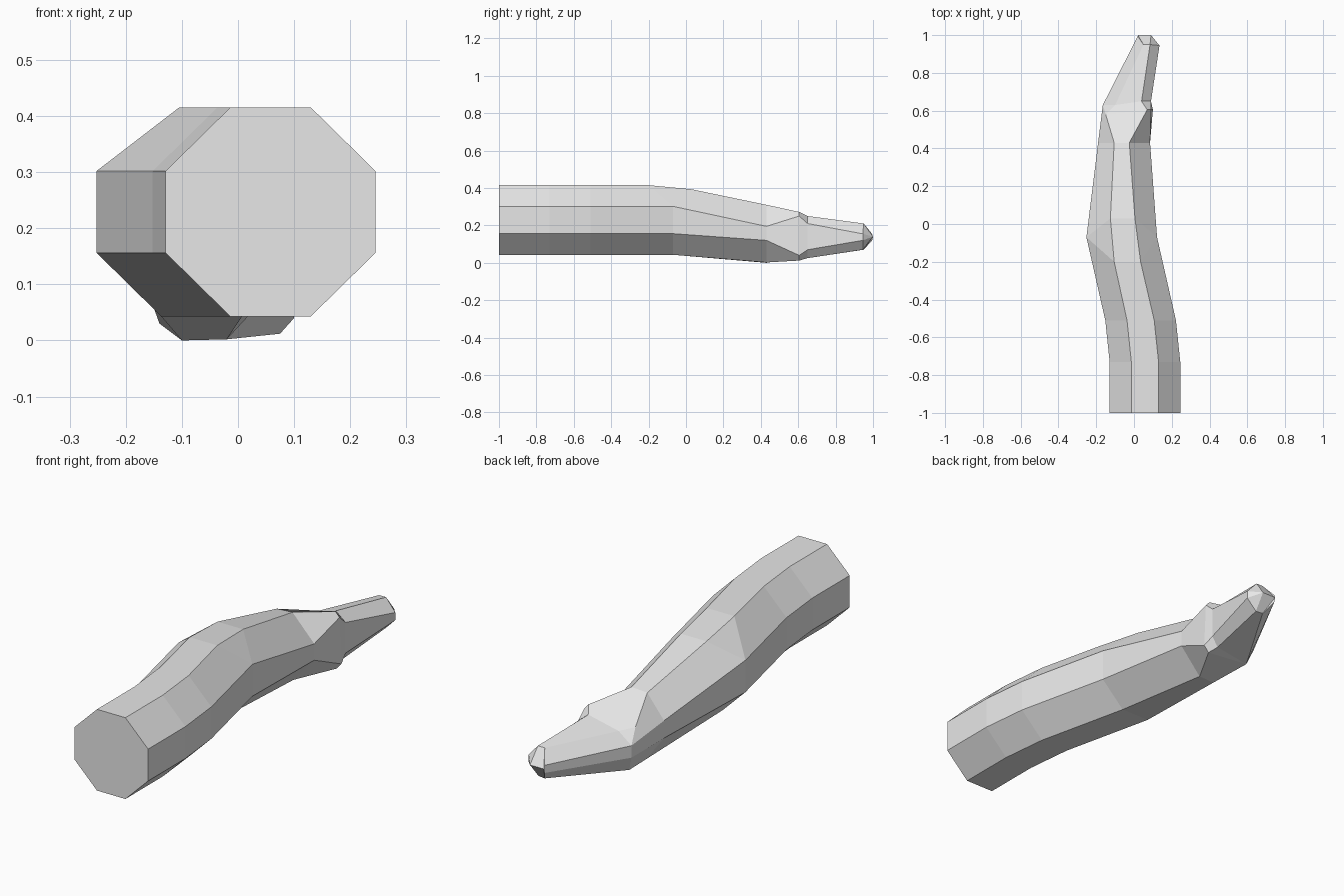
import bpy
import bmesh

default_cube = bpy.data.objects.get("Cube")
if default_cube:
    bpy.data.objects.remove(default_cube, do_unlink=True)

# One plain material
grey = bpy.data.materials.new("light_grey")
grey.use_nodes = True
grey.diffuse_color = (0.8, 0.8, 0.8, 1)
grey.node_tree.nodes["Principled BSDF"].inputs["Base Color"].default_value = grey.diffuse_color

# Eight corners of every cross-section, in order around the body
CORNERS = ("top_left", "top_right", "right_upper", "right_lower",
           "bottom_right", "bottom_left", "left_lower", "left_upper")
WIDE, NARROW = 0.187, 0.072
SIDES = (-NARROW, NARROW, WIDE, WIDE, NARROW, -NARROW, -WIDE, -WIDE)
HEIGHTS = (0.415, 0.415, 0.302, 0.156, 0.043, 0.043, 0.156, 0.302)


def section(center_x, y):
    """Regular octagonal section of the body."""
    return {name: (center_x + side, y, height)
            for name, side, height in zip(CORNERS, SIDES, HEIGHTS)}


def reshape(previous, **moved):
    """Next section: moved corners advance, the others stay shared."""
    return {**previous, **moved}


# Straight rear part and bend
sections = [section(0.058, -1), section(0.058, -0.73), section(0.035, -0.51)]
bend = reshape(section(-0.065, -0.07),
               top_left=(-0.105, -0.2, 0.415),
               top_right=(0.035, -0.2, 0.415))
shoulder = reshape(bend,
                   top_left=(-0.125, 0.03, 0.393),
                   top_right=(0.005, 0.03, 0.393))

# Neck, brow and the step down to the snout
neck = reshape(shoulder,
               top_left=(-0.105, 0.43, 0.305),
               top_right=(-0.025, 0.43, 0.31),
               right_upper=(0.085, 0.43, 0.195),
               right_lower=(0.085, 0.43, 0.12),
               bottom_right=(-0.02, 0.43, 0.002),
               bottom_left=(-0.1, 0.43, 0),
               left_lower=(-0.19, 0.43, 0.12),
               left_upper=(-0.19, 0.43, 0.2))
brow = reshape(neck,
               top_left=(-0.15, 0.58, 0.217),
               top_right=(0.07, 0.605, 0.272),
               right_upper=(0.09, 0.605, 0.25),
               right_lower=(0.1, 0.605, 0.04),
               bottom_right=(0.075, 0.605, 0.012),
               bottom_left=(-0.14, 0.61, 0.03),
               left_lower=(-0.165, 0.63, 0.1),
               left_upper=(-0.165, 0.63, 0.155))
snout_root = reshape(brow,
                     top_left=(-0.1, 0.63, 0.205),
                     top_right=(0.04, 0.65, 0.25),
                     right_upper=(0.09, 0.65, 0.21),
                     right_lower=(0.09, 0.65, 0.07),
                     bottom_right=(0.06, 0.65, 0.025))

# Snout end, closing to a short vertical-free edge at the tip
snout_end = reshape(snout_root,
                    top_left=(0.05, 0.95, 0.21),
                    top_right=(0.085, 0.95, 0.21),
                    right_upper=(0.135, 0.945, 0.155),
                    right_lower=(0.135, 0.945, 0.12),
                    bottom_right=(0.085, 0.945, 0.07),
                    bottom_left=(0.05, 0.95, 0.07),
                    left_lower=(0.02, 0.995, 0.12),
                    left_upper=(0.02, 0.995, 0.155))
tip_left, tip_right = (0.02, 1, 0.14), (0.09, 1, 0.14)
tip = {name: tip_right if "right" in name else tip_left for name in CORNERS}
sections += [bend, shoulder, neck, brow, snout_root, snout_end, tip]

# Loft the sections into one faceted body
bm = bmesh.new()
rings = [[bm.verts.new(ring[name]) for name in CORNERS] for ring in sections]
bm.faces.new(rings[0])
for ring, following in zip(rings, rings[1:]):
    for i in range(len(CORNERS)):
        j = (i + 1) % len(CORNERS)
        bm.faces.new((ring[i], ring[j], following[j], following[i]))
bmesh.ops.remove_doubles(bm, verts=bm.verts[:], dist=0.0005)
bmesh.ops.recalc_face_normals(bm, faces=bm.faces[:])

mesh = bpy.data.meshes.new("faceted_body")
bm.to_mesh(mesh)
bm.free()
mesh.materials.append(grey)
body = bpy.data.objects.new("faceted_body", mesh)
bpy.context.collection.objects.link(body)
